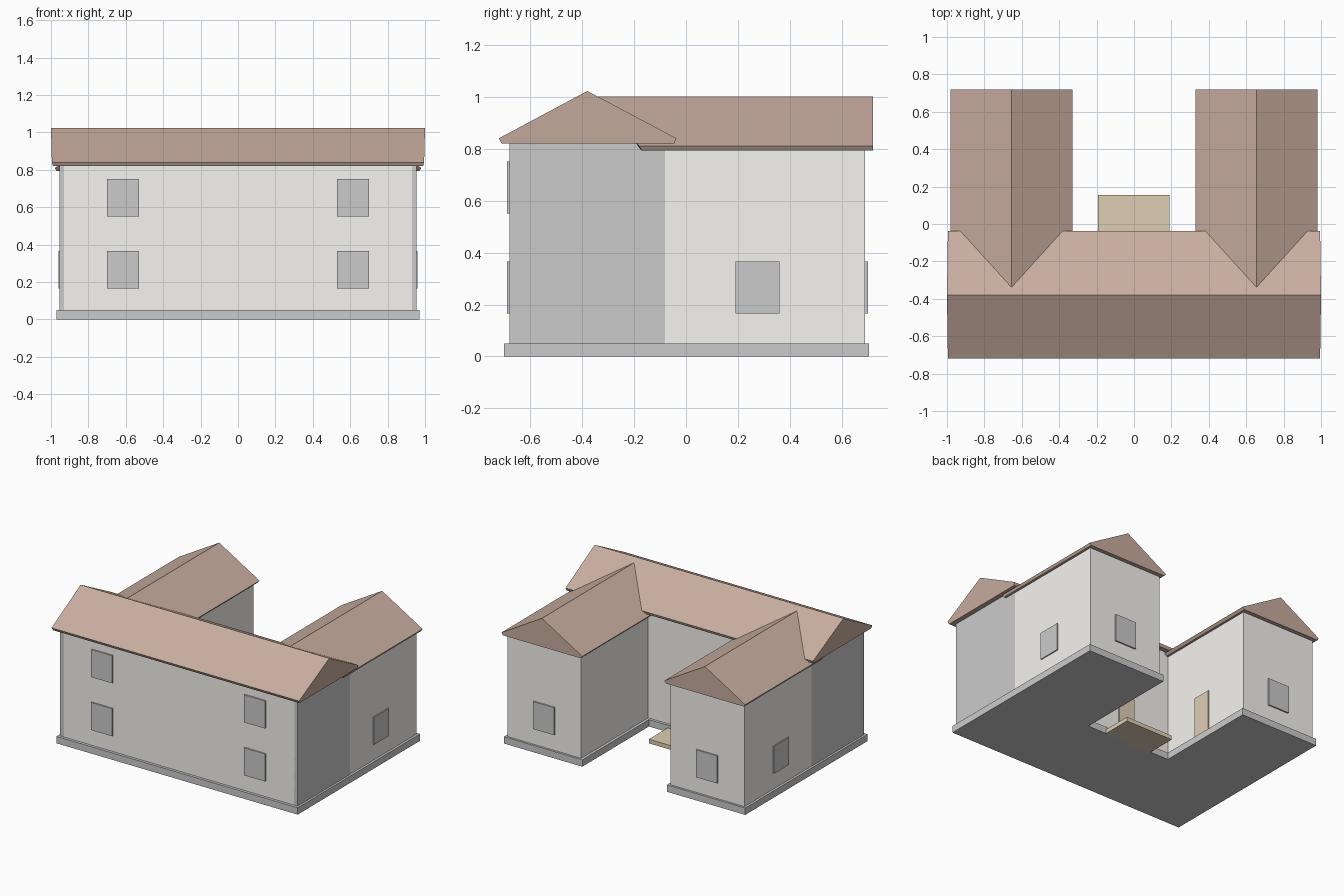
import bpy, bmesh

if "Cube" in bpy.data.objects:
    bpy.data.objects.remove(bpy.data.objects["Cube"])


def material(name, rgb):
    m = bpy.data.materials.new(name)
    m.diffuse_color = (*rgb, 1)
    m.use_nodes = True
    m.node_tree.nodes["Principled BSDF"].inputs["Base Color"].default_value = m.diffuse_color
    return m


CREAM = material("cream_plaster", (0.93, 0.91, 0.87))
TILE = material("roof_tile", (0.58, 0.42, 0.35))
STONE = material("dark_stone", (0.55, 0.55, 0.55))
WOOD = material("wood", (0.74, 0.62, 0.45))


def finish(name, bm, mat):
    bmesh.ops.recalc_face_normals(bm, faces=bm.faces[:])
    me = bpy.data.meshes.new(name)
    bm.to_mesh(me)
    bm.free()
    ob = bpy.data.objects.new(name, me)
    if mat:
        me.materials.append(mat)
    bpy.context.collection.objects.link(ob)
    return ob


def box(name, x, y, z, mat=None):
    bm = bmesh.new()
    bmesh.ops.create_cube(bm, size=1)
    for v in bm.verts:
        v.co = [(r[0] + r[1]) / 2 + c * (r[1] - r[0]) for r, c in zip((x, y, z), v.co)]
    return finish(name, bm, mat)


def bridge(name, start, end, mat):
    """Solid between two matching cross-sections."""
    bm = bmesh.new()
    a = [bm.verts.new(p) for p in start]
    b = [bm.verts.new(p) for p in end]
    bm.faces.new(a)
    bm.faces.new(b)
    n = len(a)
    for i in range(n):
        j = (i + 1) % n
        bm.faces.new((a[i], a[j], b[j], b[i]))
    return finish(name, bm, mat)


# U-shaped plinth
outline = [(-.97, -.70), (.97, -.70), (.97, .705), (.34, .705),
           (.34, -.06), (-.34, -.06), (-.34, .705), (-.97, .705)]
bridge("plinth", [(x, y, 0) for x, y in outline],
       [(x, y, .05) for x, y in outline], STONE)

# Main block with its roof
box("main_walls", (-.93, .93), (-.68, -.08), (.05, .825), CREAM)
section = [(-.71, .82), (-.72, .84), (-.38, 1.022), (-.037, .84), (-.045, .82)]
half = [.99, .995, 1.0, .995, .99]
bridge("main_roof", [(-h, y, z) for h, (y, z) in zip(half, section)],
       [(h, y, z) for h, (y, z) in zip(half, section)], TILE)

# Wings, their roofs, grey end walls and windows on both sides
for side, s in (("left", -1), ("right", 1)):
    def span(a, b):
        return sorted((s * a, s * b))

    box(side + "_end_wall", span(.925, .955), (-.68, -.08), (.05, .825))
    box(side + "_wing_walls", span(.36, .953), (-.085, .69), (.05, .80), CREAM)
    profile = [(.345, .793), (.33, .81), (.655, 1.0), (.98, .81), (.97, .793)]
    inner = [-.17, -.18, -.36, -.18, -.17]
    bridge(side + "_wing_roof", [(s * x, y, z) for (x, z), y in zip(profile, inner)],
           [(s * x, .72, z) for x, z in profile], TILE)
    for level, z in (("lower", .165), ("upper", .55)):
        box(f"{side}_{level}_front_window", span(.53, .70), (-.69, -.67), (z, z + .2))
    box(side + "_side_window", span(.94, .961), (.19, .36), (.165, .365))
    box(side + "_rear_window", span(.57, .74), (.68, .70), (.165, .365))

# Courtyard doors and terrace
box("main_door", (-.065, .065), (-.09, -.07), (.05, .35), WOOD)
box("wing_door", (-.37, -.35), (.20, .34), (.05, .35), WOOD)
box("terrace", (-.193, .19), (-.08, .155), (.0, .03), WOOD)
